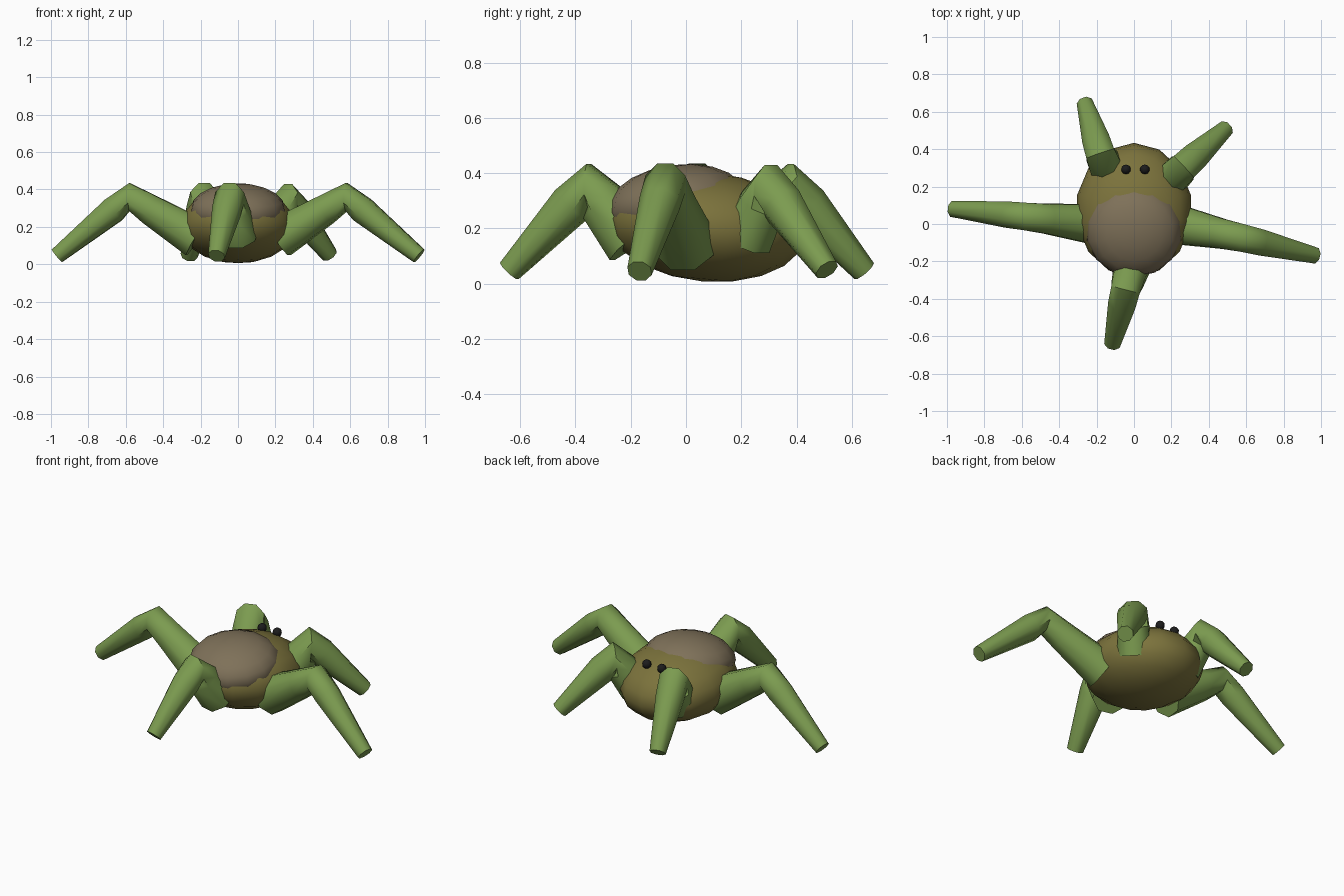
import bpy, bmesh, math
from mathutils import Vector

if "Cube" in bpy.data.objects:
    bpy.data.objects.remove(bpy.data.objects["Cube"])


def material(name, rgb):
    m = bpy.data.materials.new(name)
    m.diffuse_color = (*rgb, 1)
    m.use_nodes = True
    m.node_tree.nodes["Principled BSDF"].inputs["Base Color"].default_value = m.diffuse_color
    return m


GREEN = material("leaf green", (0.20, 0.33, 0.08))
OLIVE = material("olive", (0.20, 0.17, 0.045))
BROWN = material("shell brown", (0.21, 0.165, 0.10))
BLACK = material("eye black", (0.012, 0.012, 0.012))


def smooth(obj, angle):
    bpy.ops.object.select_all(action='DESELECT')
    obj.select_set(True)
    bpy.context.view_layer.objects.active = obj
    bpy.ops.object.shade_smooth_by_angle(angle=math.radians(angle))


def ellipsoid(name, center, radii, tilt, mat, segments=14, rings=10):
    bpy.ops.mesh.primitive_uv_sphere_add(segments=segments, ring_count=rings, radius=1,
                                         location=center, rotation=(math.radians(tilt), 0, 0))
    obj = bpy.context.object
    obj.name = name
    obj.scale = radii
    bpy.ops.object.transform_apply(location=False, rotation=False, scale=True)
    obj.data.materials.append(mat)
    smooth(obj, 60)
    return obj


def leg(name, base, knee, tip, radii, sides=8):
    """Tapered tube with a rounded knee."""
    base, knee, tip = Vector(base), Vector(knee), Vector(tip)
    r0, r1, r2 = radii
    path = [(base, r0), (knee.lerp(base, 0.32), r1 * 1.08), (knee, r1),
            (knee.lerp(tip, 0.22), r1 * 0.95), (tip, r2)]
    side = (tip - base).cross(Vector((0, 0, 1))).normalized()
    bm = bmesh.new()
    loops = []
    for i, (p, r) in enumerate(path):
        a = path[max(i - 1, 0)][0]
        b = path[min(i + 1, len(path) - 1)][0]
        up = side.cross((b - a).normalized())
        loops.append([bm.verts.new(p + r * (side * math.cos(t) + up * math.sin(t)))
                      for t in (2 * math.pi * (k + 0.5) / sides for k in range(sides))])
    for a, b in zip(loops, loops[1:]):
        for k in range(sides):
            n = (k + 1) % sides
            bm.faces.new((a[k], a[n], b[n], b[k]))
    bm.faces.new(loops[0])
    bm.faces.new(loops[-1])
    bmesh.ops.recalc_face_normals(bm, faces=bm.faces)
    mesh = bpy.data.meshes.new(name)
    bm.to_mesh(mesh)
    bm.free()
    mesh.materials.append(GREEN)
    obj = bpy.data.objects.new(name, mesh)
    bpy.context.collection.objects.link(obj)
    smooth(obj, 50)


# Body and the shell on its back
ellipsoid("body", (0, 0.075, 0.205), (0.312, 0.36, 0.198), -5, OLIVE)
ellipsoid("shell", (0, -0.035, 0.292), (0.257, 0.252, 0.138), 8, BROWN)

# Eyes
for label, x in (("left_eye", -0.043), ("right_eye", 0.058)):
    ellipsoid(label, (x, 0.292, 0.36), (0.026, 0.026, 0.026), 0, BLACK, 10, 8)

# Five legs: base, knee, tip, radii
leg("right_leg", (0.22, -0.0, 0.14), (0.58, -0.075, 0.36), (0.968, -0.168, 0.045), (0.115, 0.08, 0.046))
leg("left_leg", (-0.22, 0.0, 0.14), (-0.58, 0.04, 0.36), (-0.968, 0.08, 0.045), (0.115, 0.08, 0.046))
leg("front_leg", (0.0, -0.19, 0.15), (-0.045, -0.35, 0.355), (-0.115, -0.64, 0.045), (0.11, 0.085, 0.046))
leg("back_right_leg", (0.18, 0.22, 0.16), (0.265, 0.305, 0.35), (0.49, 0.51, 0.05), (0.10, 0.085, 0.046))
leg("back_left_leg", (-0.13, 0.26, 0.16), (-0.18, 0.375, 0.355), (-0.262, 0.645, 0.045), (0.10, 0.085, 0.046))
